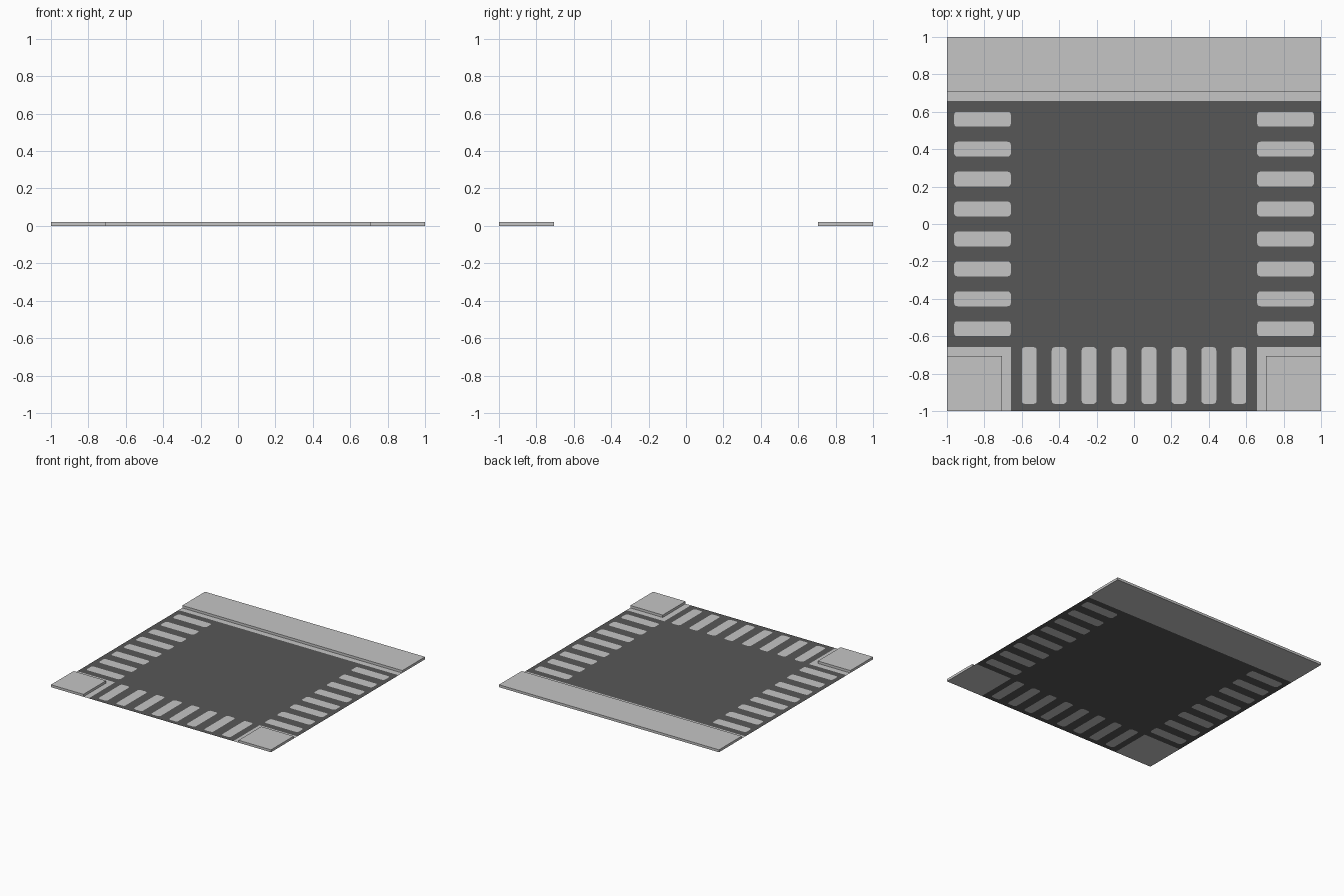
import bpy, bmesh, math

if "Cube" in bpy.data.objects:
    bpy.data.objects.remove(bpy.data.objects["Cube"])

def material(name, v):
    m = bpy.data.materials.new(name)
    m.diffuse_color = (v, v, v, 1)
    m.use_nodes = True
    m.node_tree.nodes["Principled BSDF"].inputs["Base Color"].default_value = m.diffuse_color
    return m

ASPHALT = material("dark_asphalt", 0.095)
CONCRETE = material("light_grey", 0.56)
IN, KERB, H = 0.657, 0.705, 0.02   # road edge, kerb edge, kerb height

def finish(bm, name, mat):
    me = bpy.data.meshes.new(name)
    bm.to_mesh(me)
    bm.free()
    me.materials.append(mat)
    ob = bpy.data.objects.new(name, me)
    bpy.context.collection.objects.link(ob)
    return ob

def rounded(cx, cy, w, h, r=0.018, n=3):
    """Outline of a rounded rectangle."""
    pts = []
    for k, (sx, sy) in enumerate([(1, 1), (-1, 1), (-1, -1), (1, -1)]):
        for i in range(n + 1):
            a = math.pi / 2 * (k + i / n)
            pts.append((cx + sx * (w / 2 - r) + r * math.cos(a),
                        cy + sy * (h / 2 - r) + r * math.sin(a)))
    return pts

def rect(x0, y0, x1, y1):
    return [(x0, y0), (x1, y0), (x1, y1), (x0, y1)]

def flat(name, mat, outlines):
    bm = bmesh.new()
    for pts in outlines:
        bm.faces.new([bm.verts.new((x, y, 0)) for x, y in pts])
    return finish(bm, name, mat)

# crossing stripes on the left, right and front arms
stripes = []
for i in range(8):
    t = -0.56 + 0.16 * i
    stripes.append(rounded(-0.81, t, 0.304, 0.08))
    stripes.append(rounded(0.81, t, 0.304, 0.08))
    stripes.append(rounded(t, -0.81, 0.08, 0.304))
flat("crossing_stripes", CONCRETE, stripes)

# road surface: T outline with the stripes cut out
outline = [(-1, IN), (-1, -IN), (-IN, -IN), (-IN, -1),
           (IN, -1), (IN, -IN), (1, -IN), (1, IN)]
bm = bmesh.new()
for pts in [outline] + stripes:
    vs = [bm.verts.new((x, y, 0)) for x, y in pts]
    for a, b in zip(vs, vs[1:] + vs[:1]):
        bm.edges.new((a, b))
bmesh.ops.triangle_fill(bm, use_beauty=True, edges=bm.edges[:], normal=(0, 0, 1))
bm.normal_update()
for f in bm.faces:
    if f.normal.z < 0:
        f.normal_flip()
finish(bm, "road", ASPHALT)

# flat gutters, continuing beneath the pavements
flat("gutters", CONCRETE, [rect(-1, IN, 1, 1), rect(-1, -1, -IN, -IN), rect(IN, -1, 1, -IN)])

# raised pavements, their undersides closed by the gutter sheet
def pavement(name, x0, y0, x1, y1):
    bm = bmesh.new()
    pts = rect(x0, y0, x1, y1)
    lo = [bm.verts.new((x, y, 0)) for x, y in pts]
    hi = [bm.verts.new((x, y, H)) for x, y in pts]
    bm.faces.new(hi)
    for i in range(4):
        j = (i + 1) % 4
        bm.faces.new((lo[i], lo[j], hi[j], hi[i]))
    finish(bm, name, CONCRETE)

pavement("back_pavement", -1, KERB, 1, 1)
pavement("left_corner_pavement", -1, -1, -KERB, -KERB)
pavement("right_corner_pavement", KERB, -1, 1, -KERB)
